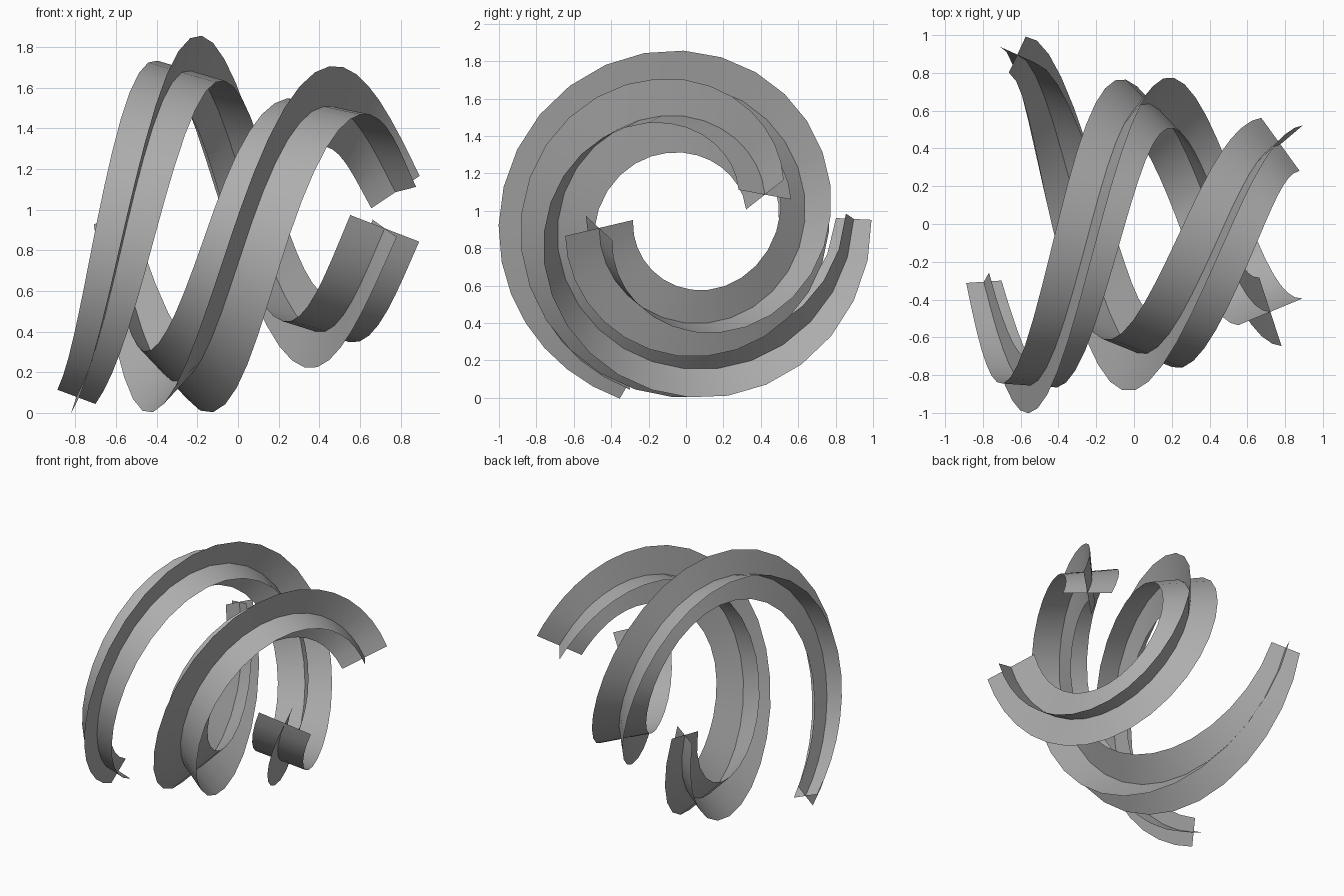
import bpy, bmesh
from math import radians, sin, cos
from mathutils import Vector

if "Cube" in bpy.data.objects:
    bpy.data.objects.remove(bpy.data.objects["Cube"])

# keys along each strand: angle, x, radius, roll of the cross profile, width
STRAND_A = [(-109.8, -.795, .873, 18, .20), (-180, -.55, .845, 4, .295),
            (-270, -.23, .755, -16, .36), (-360, .085, .645, -43, .38),
            (-450, .43, .56, -74, .37), (-531.5, .722, .46, -108, .39)]
STRAND_B = [(3, -.618, .908, 67, .21), (-90, -.275, .77, 45, .435),
            (-180, .07, .675, 21, .42), (-270, .475, .542, -11, .40),
            (-346, .775, .445, -48, .35)]

grey = bpy.data.materials.new("dark_grey")
grey.diffuse_color = (.42, .42, .42, 1)
grey.use_nodes = True
grey.node_tree.nodes["Principled BSDF"].inputs["Base Color"].default_value = grey.diffuse_color


def smooth(keys, per_span):
    """Cubic interpolation through all key values."""
    k = [Vector(v) for v in keys]
    k = [2 * k[0] - k[1]] + k + [2 * k[-1] - k[-2]]
    out = []
    for i in range(1, len(k) - 2):
        a, b, c, d = k[i - 1:i + 3]
        for s in range(per_span):
            t = s / per_span
            out.append(.5 * (2 * b + (c - a) * t + (2 * a - 5 * b + 4 * c - d) * t**2
                             + (3 * b - a - 3 * c + d) * t**3))
    return out + [k[-2]]


def strand(name, keys):
    samples = smooth(keys, 7)
    # spiral centre line around a slightly tilted axis
    outs, pts = [], []
    for ang, x, r, roll, w in samples:
        o = Vector((0, cos(radians(ang)), sin(radians(ang))))
        outs.append(o)
        pts.append(Vector((x, -.01, .94 + .05 * x)) + o * r)
    bm = bmesh.new()
    prev = None
    for i, s in enumerate(samples):
        tan = (pts[min(i + 1, len(pts) - 1)] - pts[max(i - 1, 0)]).normalized()
        out = (outs[i] - tan * outs[i].dot(tan)).normalized()
        side = out.cross(tan).normalized()
        if side.x < 0:
            side = -side
        roll, half = radians(s[3]), s[4] / 2
        # cross-shaped profile: centre and four fin tips
        u = (side * cos(roll) + out * sin(roll)) * half
        v = (out * cos(roll) - side * sin(roll)) * half
        ring = [bm.verts.new(pts[i] + d) for d in (Vector(), u, -u, v, -v)]
        if prev:
            for a, b in ((1, 0), (0, 2), (3, 0), (0, 4)):
                bm.faces.new((prev[a], prev[b], ring[b], ring[a]))
        prev = ring
    # separate the two crossing ribbons so each shades smoothly on its own
    second = [f for n, f in enumerate(bm.faces) if n % 4 > 1]
    bmesh.ops.split(bm, geom=second)
    me = bpy.data.meshes.new(name)
    bm.to_mesh(me)
    bm.free()
    me.polygons.foreach_set("use_smooth", [True] * len(me.polygons))
    me.materials.append(grey)
    ob = bpy.data.objects.new(name, me)
    bpy.context.collection.objects.link(ob)


strand("long_spiral_strand", STRAND_A)
strand("short_spiral_strand", STRAND_B)
